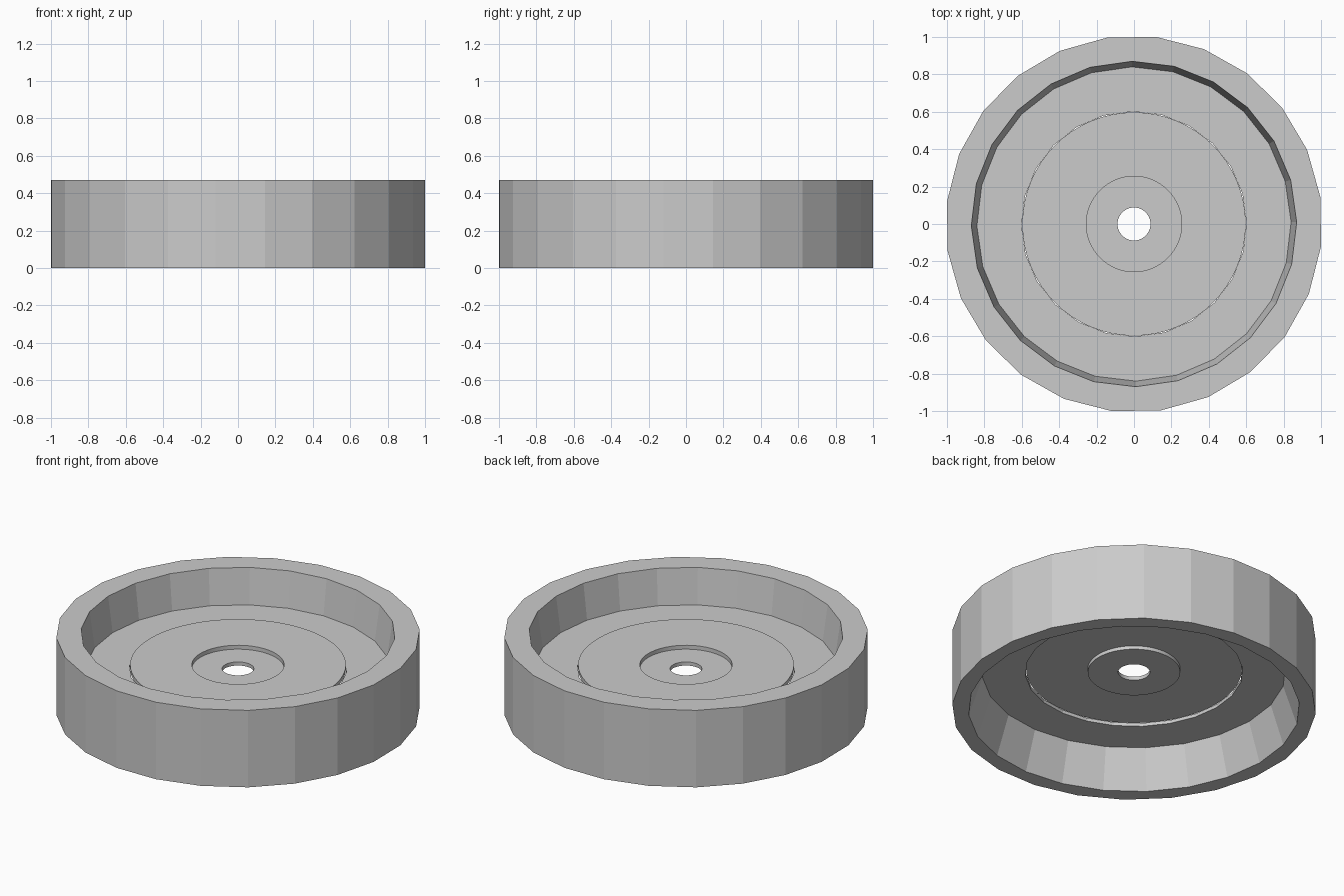
import bpy, math

if "Cube" in bpy.data.objects:
    bpy.data.objects.remove(bpy.data.objects["Cube"])


def ring_solid(name, profile, sides, smooth=False):
    """Revolve a closed (radius, z, angle offset in degrees) section around z."""
    n = len(profile)
    verts = []
    for r, z, off in profile:
        for i in range(sides):
            a = 2 * math.pi * i / sides + math.radians(off)
            verts.append((r * math.cos(a), r * math.sin(a), z))
    faces = []
    for k in range(n):
        for i in range(sides):
            j = (i + 1) % sides
            m = (k + 1) % n
            faces.append((k * sides + i, k * sides + j, m * sides + j, m * sides + i))
    mesh = bpy.data.meshes.new(name)
    mesh.from_pydata(verts, [], faces)
    mesh.update()
    obj = bpy.data.objects.new(name, mesh)
    bpy.context.collection.objects.link(obj)
    if smooth:
        bpy.context.view_layer.objects.active = obj
        obj.select_set(True)
        bpy.ops.object.shade_smooth_by_angle(angle=math.radians(30))
        obj.select_set(False)
    return obj


def washer(name, inner, outer, z0, z1, sides):
    return ring_solid(name, [(outer, z0, 0), (outer, z1, 0),
                             (inner, z1, 0), (inner, z0, 0)], sides, True)


# Faceted rim with a web; its outer facets sit half a step from the inner ones
INNER, OUTER = 0.7, 8.2
ring_solid("rim_and_web", [
    (1.007, 0.0, OUTER), (1.007, 0.47, OUTER),
    (0.87, 0.47, INNER), (0.84, 0.255, INNER),
    (0.602, 0.255, INNER), (0.602, 0.235, INNER),
    (0.84, 0.235, INNER), (0.917, 0.0, INNER)], 24)

# Raised centre disc, just inside the web opening
washer("centre_disc", 0.255, 0.597, 0.255, 0.28, 64)

# Lower hub plate with the axle hole
washer("hub_plate", 0.088, 0.256, 0.234, 0.256, 64)
